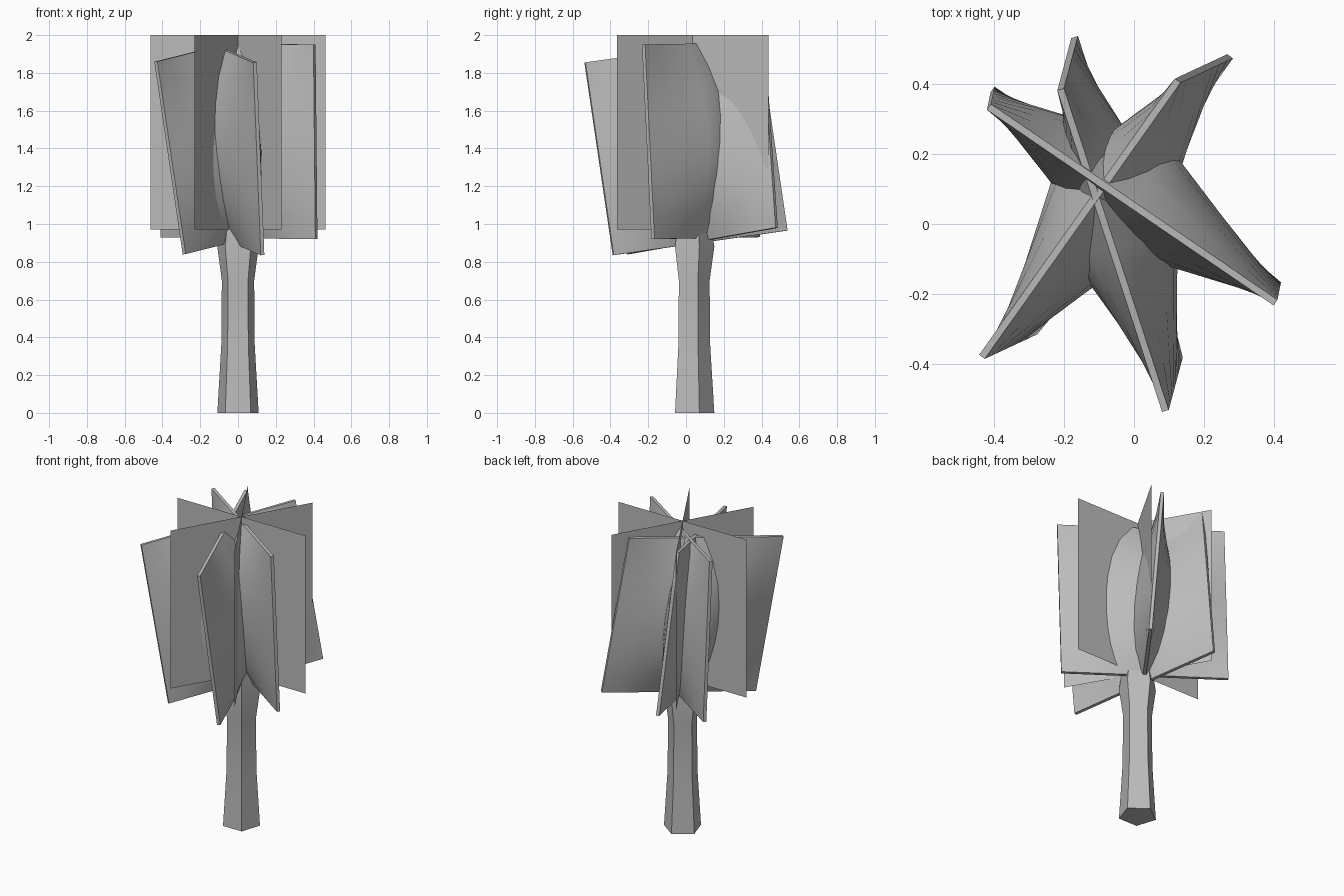
import bpy, bmesh, math
from mathutils import Vector

cube = bpy.data.objects.get("Cube")
if cube:
    bpy.data.objects.remove(cube, do_unlink=True)

GREY = (0.5, 0.5, 0.5, 1)
grey = bpy.data.materials.new("plain_grey")
grey.use_nodes = True
grey.diffuse_color = GREY
grey.node_tree.nodes["Principled BSDF"].inputs["Base Color"].default_value = GREY

AXIS = Vector((0, 0.035, 0))


def finish(bm, name, smooth=True):
    bmesh.ops.recalc_face_normals(bm, faces=bm.faces)
    mesh = bpy.data.meshes.new(name)
    bm.to_mesh(mesh)
    bm.free()
    mesh.materials.append(grey)
    obj = bpy.data.objects.new(name, mesh)
    bpy.context.collection.objects.link(obj)
    if smooth:
        bpy.ops.object.select_all(action='DESELECT')
        obj.select_set(True)
        bpy.context.view_layer.objects.active = obj
        bpy.ops.object.shade_smooth_by_angle(angle=math.radians(50))
    return obj


# Trunk: five-sided, waisted, flaring into the crown
def trunk(profile, sides=5):
    bm = bmesh.new()
    rings = []
    for z, r in profile:
        ring = []
        for i in range(sides):
            a = math.pi / 2 + math.tau * i / sides
            ring.append(bm.verts.new(AXIS + Vector((r * math.cos(a), r * math.sin(a), z))))
        rings.append(ring)
    for low, high in zip(rings, rings[1:]):
        for i in range(sides):
            j = (i + 1) % sides
            bm.faces.new((low[i], low[j], high[j], high[i]))
    bm.faces.new(rings[0])
    bm.faces.new(rings[-1])
    finish(bm, "trunk")


# Flat upright foliage card through the trunk axis
def flat_card(index, angle, half=0.463, low=0.97, high=2.0):
    bm = bmesh.new()
    side = Vector((math.cos(angle), math.sin(angle), 0)) * half
    corners = [(-1, low), (1, low), (1, high), (-1, high)]
    bm.faces.new([bm.verts.new(AXIS + side * s + Vector((0, 0, z))) for s, z in corners])
    finish(bm, f"flat_foliage_{index}", smooth=False)


# Leaning foliage blade: thin rim, swollen in the middle on both sides
def blade(index, centre, width, height, swell=0.165, rim=0.01, n=8):
    bm = bmesh.new()
    c, w, h = Vector(centre), Vector(width), Vector(height)
    normal = w.cross(h).normalized()
    sheets = []
    for sign in (-1, 1):
        grid = []
        for i in range(n + 1):
            u = 2 * i / n - 1
            row = []
            for j in range(n + 1):
                v = 2 * j / n - 1
                bulge = rim + swell * (1 - abs(u)) * (1 - v * v)
                row.append(bm.verts.new(c + w * u / 2 + h * v / 2 + normal * sign * bulge))
            grid.append(row)
        for i in range(n):
            for j in range(n):
                bm.faces.new((grid[i][j], grid[i + 1][j], grid[i + 1][j + 1], grid[i][j + 1]))
        sheets.append(grid)
    a, b = sheets
    for k in range(n):
        for e in (0, n):
            bm.faces.new((a[k][e], a[k + 1][e], b[k + 1][e], b[k][e]))
            bm.faces.new((a[e][k], a[e][k + 1], b[e][k + 1], b[e][k]))
    finish(bm, f"leaning_foliage_{index}")


trunk([(0, 0.115), (0.36, 0.093), (0.7, 0.09), (0.88, 0.115), (1.1, 0.08)])
for i in range(3):
    flat_card(i + 1, math.pi * i / 3)

blade(1, (-0.08, 0.05, 1.42), (0.56, 0.79, 0.14), (-0.15, -0.07, 1.02))
blade(2, (-0.04, 0, 1.41), (-0.3, 0.92, 0.13), (-0.04, -0.15, 1.02))
blade(3, (0, 0.08, 1.44), (-0.82, 0.56, 0.01), (-0.01, -0.05, 1.03))
